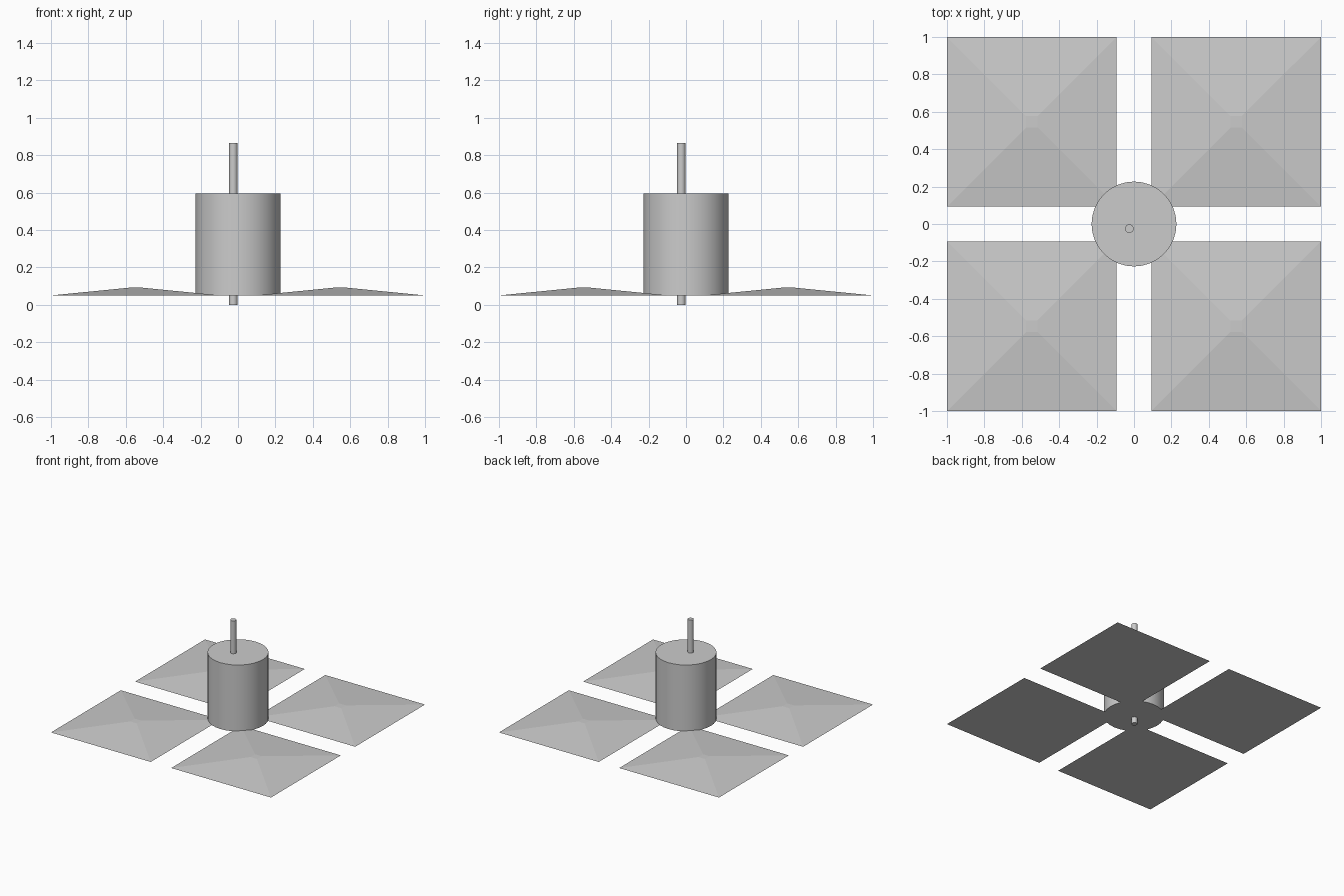
import bpy
import bmesh
import math
from mathutils import Matrix

cube = bpy.data.objects.get("Cube")
if cube:
    bpy.data.objects.remove(cube, do_unlink=True)

# One plain grey for the whole model
grey = bpy.data.materials.new("plain grey")
grey.use_nodes = True
GREY = (0.6, 0.6, 0.6, 1)
grey.diffuse_color = GREY
grey.node_tree.nodes["Principled BSDF"].inputs["Base Color"].default_value = GREY


def frustum(name, sides, r1, r2, z0, z1, x=0, y=0, turn=0, smooth=30):
    """Capped prism or frustum standing between heights z0 and z1."""
    bm = bmesh.new()
    place = Matrix.Translation((x, y, (z0 + z1) / 2)) @ Matrix.Rotation(turn, 4, "Z")
    bmesh.ops.create_cone(bm, cap_ends=True, segments=sides, radius1=r1,
                          radius2=r2, depth=z1 - z0, matrix=place)
    mesh = bpy.data.meshes.new(name)
    bm.to_mesh(mesh)
    bm.free()
    mesh.materials.append(grey)
    obj = bpy.data.objects.new(name, mesh)
    bpy.context.collection.objects.link(obj)
    bpy.ops.object.select_all(action="DESELECT")
    obj.select_set(True)
    bpy.context.view_layer.objects.active = obj
    bpy.ops.object.shade_smooth_by_angle(angle=math.radians(smooth))
    return obj


# Central drum and the off-centre rod through it
frustum("drum", 32, 0.227, 0.227, 0.05, 0.595)
frustum("rod", 16, 0.023, 0.023, 0, 0.865, x=-0.025, y=-0.025)

# Four square blades, each a very shallow pyramid with a small blunt top
INNER, OUTER = 0.093, 1.0
mid, half = (INNER + OUTER) / 2, (OUTER - INNER) / 2
for front_back, sy in (("front", -1), ("back", 1)):
    for side, sx in (("right", -1), ("left", 1)):
        frustum(f"{front_back}_{side}_blade", 4, half * math.sqrt(2),
                0.03 * math.sqrt(2), 0.05, 0.092, x=sx * mid, y=sy * mid,
                turn=math.pi / 4, smooth=4)
